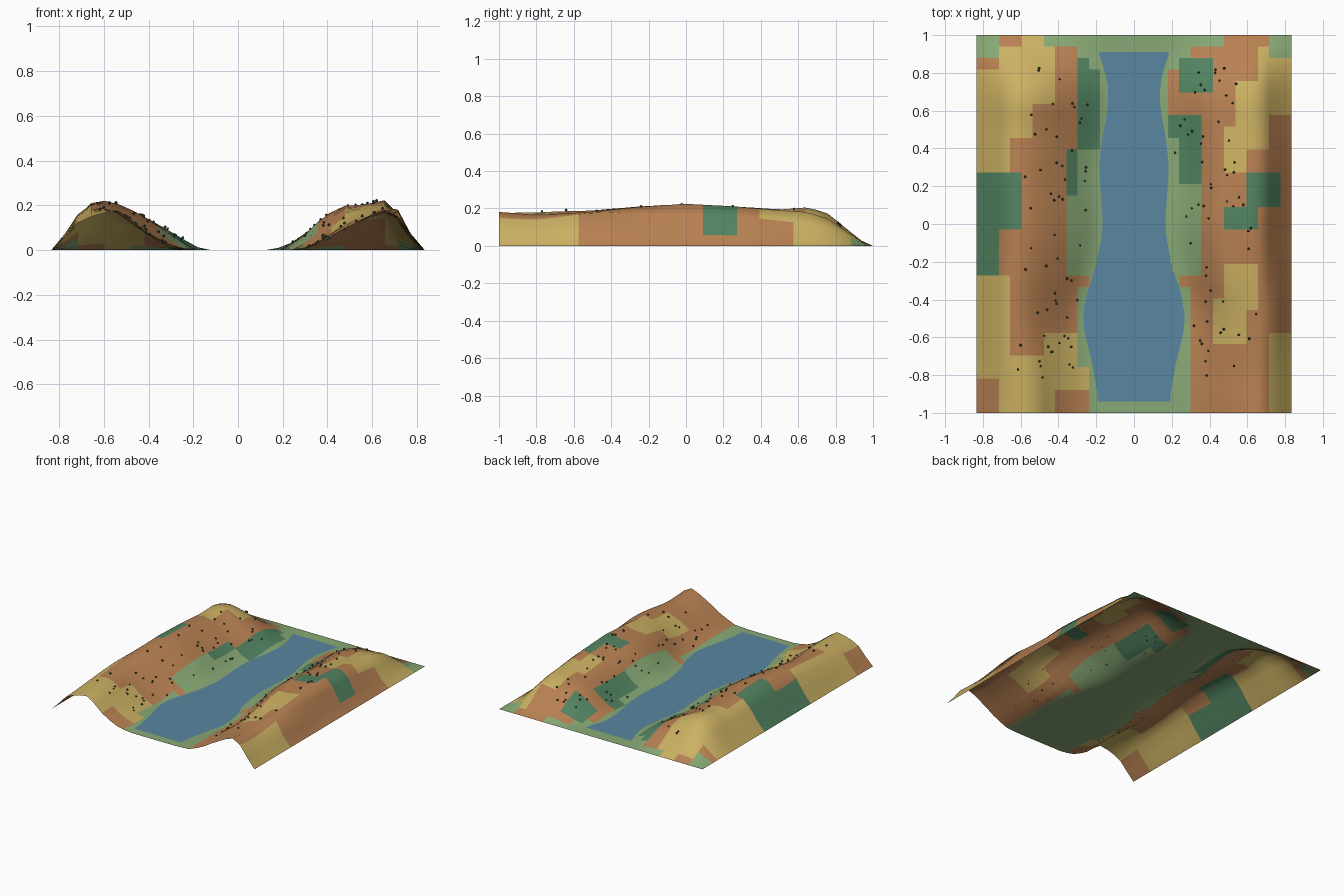
import bpy, bmesh, random
from mathutils import Vector

if "Cube" in bpy.data.objects:
    bpy.data.objects.remove(bpy.data.objects["Cube"])

random.seed(7)


def lerp(pts, v):
    """Smooth interpolation through (position, value) points."""
    if v <= pts[0][0]:
        return pts[0][1]
    for i in range(len(pts) - 1):
        (a, p), (b, q) = pts[i], pts[i + 1]
        if v <= b:
            return p + (q - p) * (v - a) / (b - a)
    return pts[-1][1]


def material(name, rgb):
    m = bpy.data.materials.new(name)
    m.diffuse_color = (*rgb, 1)
    m.use_nodes = True
    m.node_tree.nodes["Principled BSDF"].inputs["Base Color"].default_value = m.diffuse_color
    return m


def finish(bm, name, mats):
    me = bpy.data.meshes.new(name)
    bm.to_mesh(me)
    bm.free()
    for m in mats:
        me.materials.append(m)
    ob = bpy.data.objects.new(name, me)
    bpy.context.collection.objects.link(ob)
    return ob


HX, HY = 0.835, 1.0
NX, NY = 28, 33

# River half width along y
WIDTH = [(-1, .19), (-.94, .19), (-.85, .2), (-.7, .23), (-.58, .262), (-.5, .27), (-.4, .26),
         (-.25, .21), (-.1, .175), (0, .165), (.15, .175), (.3, .185), (.45, .17),
         (.6, .14), (.7, .135), (.8, .15), (.91, .19), (1, .2)]
# Crest heights along y and cross-sections from bank to outer edge
CREST = {
    -1: [(-1, .175), (-.8, .185), (-.5, .197), (-.3, .212), (0, .222), (.25, .212), (.5, .195),
         (.65, .208), (.75, .18), (.85, .1), (.93, .032), (1, 0)],
    1: [(-1, .182), (-.8, .168), (-.5, .19), (-.3, .208), (0, .225), (.25, .213), (.5, .19),
        (.65, .182), (.75, .15), (.85, .085), (.93, .028), (1, 0)]}
MID = {
    -1: [(0, 0), (.07, .11), (.22, .41), (.365, .68), (.51, .91), (.63, 1), (.73, .95),
         (.8, .75), (.89, .36), (1, 0)],
    1: [(0, 0), (.15, .22), (.26, .55), (.365, .77), (.425, .88), (.58, .91), (.73, 1),
        (.78, .95), (.83, .64), (.905, .27), (1, 0)]}
FRONT = {
    -1: [(0, 0), (.157, .12), (.315, .4), (.41, .7), (.52, 1), (.63, .95), (.79, .78),
         (.87, .45), (1, 0)],
    1: [(0, 0), (.157, .04), (.315, .27), (.47, .6), (.63, .89), (.72, 1), (.79, .92),
        (.87, .53), (1, 0)]}


def height(x, y):
    s = 1 if x > 0 else -1
    w = lerp(WIDTH, y) + .015
    t = (abs(x) - w) / (HX - w)
    if t <= 0 or t >= 1:
        return 0.0
    k = lerp([(-1, 0), (-.35, 1)], y)
    return lerp(CREST[s], y) * (lerp(FRONT[s], t) * (1 - k) + lerp(MID[s], t) * k)


# Ground cover colours and patches: (colour, x0, x1, y0, y1), later ones win
BROWN, SAND, GRASS, BUSH = range(4)
covers = [material("earth", (.48, .22, .085)), material("sand", (.6, .44, .125)),
          material("grass", (.25, .4, .18)), material("bush", (.085, .23, .12))]
PATCHES = [
    (SAND, -.84, -.66, .3, .82), (SAND, -.72, -.53, .45, .92), (SAND, -.58, -.42, .64, 1),
    (BUSH, -.84, -.6, -.02, .25), (BUSH, -.84, -.7, -.25, 0),
    (SAND, -.84, -.64, -.8, -.3), (SAND, -.7, -.4, -1, -.68), (SAND, -.46, -.26, -.86, -.57),
    (GRASS, -.36, -.1, -.25, .42), (BUSH, -.31, -.18, .4, .88), (BUSH, -.36, -.28, .18, .4),
    (GRASS, .1, .38, -.25, .2), (BUSH, .19, .35, .2, .6), (BUSH, .23, .41, .68, .88),
    (SAND, .46, .62, .25, .52), (SAND, .55, .72, .42, .75), (SAND, .66, .84, .6, .95),
    (SAND, .7, .84, -1, -.55), (SAND, .41, .6, -.62, -.42), (SAND, .5, .65, -.45, -.22),
    (BUSH, .5, .63, -.05, .12), (BUSH, .57, .76, .1, .25),
    (GRASS, -.84, -.72, .86, 1), (GRASS, .7, .84, .86, 1)]


def cover(x, y, z):
    if z < .012 and abs(x) < .45:
        return GRASS
    c = BROWN
    for p, x0, x1, y0, y1 in PATCHES:
        if x0 <= x <= x1 and y0 <= y <= y1:
            c = p
    return c


# Valley terrain: open height-field sheet
bm = bmesh.new()
grid = []
for j in range(NY + 1):
    y = -HY + 2 * HY * j / NY
    grid.append([bm.verts.new((x, y, height(x, y)))
                 for x in (-HX + 2 * HX * i / NX for i in range(NX + 1))])
for j in range(NY):
    for i in range(NX):
        f = bm.faces.new((grid[j][i], grid[j][i + 1], grid[j + 1][i + 1], grid[j + 1][i]))
        c = f.calc_center_median()
        f.material_index = cover(*c)
        f.smooth = True
finish(bm, "valley_terrain", covers)

# River: flat strip following the width curve
bm = bmesh.new()
prev = None
for j in range(49):
    y = -.94 + 1.85 * j / 48
    w = sum(lerp(WIDTH, y + d) for d in (-.04, 0, .04)) / 3
    pair = [bm.verts.new((s * w, y, .004)) for s in (-1, 1)]
    if prev:
        bm.faces.new((prev[0], prev[1], pair[1], pair[0]))
    prev = pair
finish(bm, "river_water", [material("water", (.1, .24, .35))])

# Scattered shrubs on the valley slopes
BANDS = {-1: [(-.85, .5), (-.4, .46), (0, .42), (.4, .4), (.85, .38)],
         1: [(-.8, .46), (-.4, .5), (0, .45), (.4, .36), (.85, .38)]}
bm = bmesh.new()
for s in (-1, 1):
    for n in range(58):
        y = random.uniform(-.85, .85)
        x = s * max(lerp(WIDTH, y) + .04, lerp(BANDS[s], y) + random.uniform(-.17, .17))
        r = random.uniform(.006, .008)
        new = bmesh.ops.create_icosphere(bm, subdivisions=1, radius=r)["verts"]
        bmesh.ops.translate(bm, verts=new, vec=Vector((x, y, height(x, y) + r * .8)))
finish(bm, "slope_shrubs", [material("shrub", (.05, .08, .035))])
